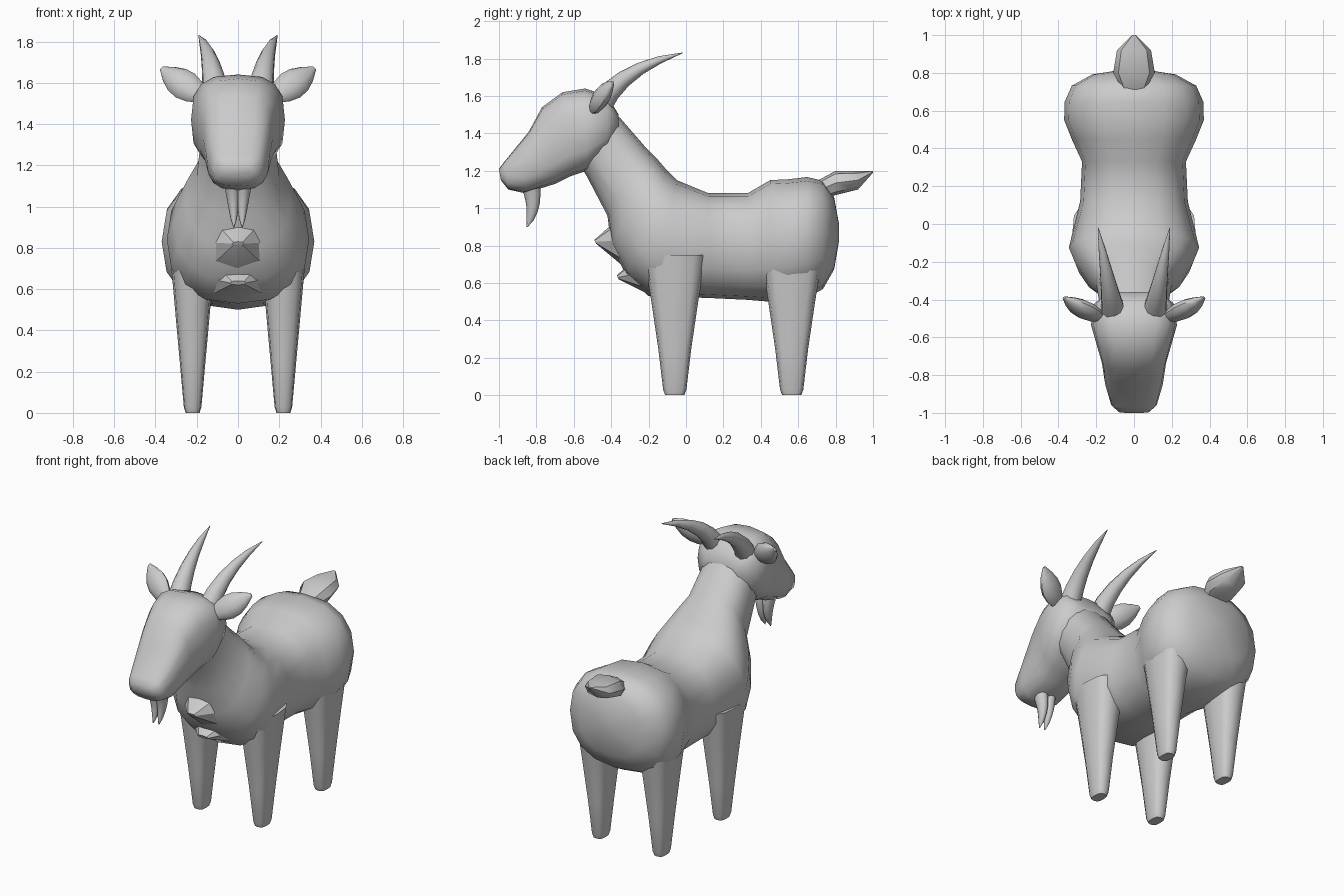
import bpy, bmesh, math
from mathutils import Vector

cube = bpy.data.objects.get("Cube")
if cube:
    bpy.data.objects.remove(cube)

SIDES = (("left", 1), ("right", -1))


def power(value, squareness):
    return math.copysign(abs(value) ** (2 / squareness), value)


def loft(name, rings, sides=12, squareness=2.4, sharp=50):
    """Skin a row of squared ovals, each given as (centre, half axis, half axis)."""
    bm = bmesh.new()
    turns = [math.tau * i / sides for i in range(sides)]
    loops = []
    for centre, across, along in rings:
        loops.append([bm.verts.new(centre
                                   + across * power(math.cos(turn), squareness)
                                   + along * power(math.sin(turn), squareness))
                      for turn in turns])
    for low, high in zip(loops, loops[1:]):
        for i in range(sides):
            j = (i + 1) % sides
            bm.faces.new((low[i], low[j], high[j], high[i]))
    bm.faces.new(loops[0])
    bm.faces.new(loops[-1])
    bmesh.ops.recalc_face_normals(bm, faces=bm.faces)
    mesh = bpy.data.meshes.new(name)
    bm.to_mesh(mesh)
    bm.free()
    part = bpy.data.objects.new(name, mesh)
    bpy.context.collection.objects.link(part)
    bpy.ops.object.select_all(action='DESELECT')
    part.select_set(True)
    bpy.context.view_layer.objects.active = part
    bpy.ops.object.shade_smooth_by_angle(angle=math.radians(sharp))


def section(upper_y, upper_z, lower_y, lower_z, half_width):
    """A tilted oval hung between an upper and a lower outline point."""
    upper, lower = Vector((0, upper_y, upper_z)), Vector((0, lower_y, lower_z))
    return (upper + lower) / 2, (upper - lower) / 2, Vector((half_width, 0, 0))


def upright(y, top, bottom, half_width):
    return section(y, top, y, bottom, half_width)


def curved_pair(name, base, bend, tip, radius, wide, flat=1, steps=5):
    """Left and right tapered tubes along a bent path; radius is a rule of t."""
    for side, sign in SIDES:
        flip = Vector((sign, 1, 1))
        start, middle, end, broad = (Vector(v) * 1 for v in (base, bend, tip, wide))
        for v in (start, middle, end, broad):
            v.x *= flip.x
        rings = []
        for i in range(steps + 1):
            t = i / steps
            first, second = start.lerp(middle, t), middle.lerp(end, t)
            heading = (second - first).normalized()
            across = (broad - heading * broad.dot(heading)).normalized()
            along = heading.cross(across) * flat
            rings.append((first.lerp(second, t), across * radius(t), along * radius(t)))
        loft(f"{side}_{name}", rings, sides=10, squareness=2)


# Domed rump, then waist, shoulders and neck in one skin
body = []
for i in reversed(range(5)):
    reach = math.sin(i * .37)
    swell = math.sqrt(1 - reach ** 4)
    middle = .83 + .04 * reach
    body.append(upright(.55 + .27 * reach, middle + .325 * swell,
                        middle - .325 * swell, .37 * swell))
body += [
    upright(.45, 1.15, .5, .33),
    upright(.33, 1.08, .51, .275),
    upright(.12, 1.08, .52, .285),
    section(-.05, 1.15, -.2, .53, .345),
    section(-.1, 1.2, -.32, .64, .31),
    section(-.16, 1.27, -.4, .8, .255),
    section(-.22, 1.33, -.42, .96, .2),
    section(-.35, 1.48, -.53, 1.17, .18),
    section(-.43, 1.55, -.58, 1.25, .17),
]
loft("body_and_neck", body, sides=16)

# Head widening evenly from the muzzle, with a rounded nose and nape
outline = [(-.97, 1.25, -.95, 1.1), (-.84, 1.41, -.86, 1.08), (-.77, 1.54, -.7, 1.13),
           (-.66, 1.62, -.62, 1.17), (-.54, 1.64, -.53, 1.2)]
head = [section(-1, 1.21, -.99, 1.15, .08)]
head += [section(*points, .12 + .25 * (points[0] + .97)) for points in outline]
head += [upright(-.42, 1.6, 1.3, .21), upright(-.36, 1.5, 1.4, .13)]
loft("head", head, sides=16, squareness=2.9)

# Pointed tufts of hair on the chest
loft("upper_chest_tuft", [section(-.3, 1, -.3, .66, .19),
                          section(-.49, .83, -.48, .81, .03)], sides=8, sharp=30)
loft("lower_chest_tuft", [section(-.2, .8, -.18, .53, .2),
                          section(-.37, .64, -.36, .62, .04)], sides=8, sharp=30)

# Upturned tail
loft("tail", [section(.69, 1.14, .73, 1.05, .06), upright(.8, 1.2, 1.07, .11),
              upright(.92, 1.2, 1.1, .09), upright(1, 1.2, 1.19, .01)], sides=8, sharp=40)

# Four tapering legs with bevelled feet
for name, y in (("front_leg", -.06), ("hind_leg", .565)):
    for side, sign in SIDES:
        rings = []
        for z, inset in ((0, .85), (.03, 1), (.25, 1), (.5, 1), (.75, 1)):
            width = (.04 + .09 * z) * inset
            depth = (.06 + .15 * z ** 1.2) * inset
            rings.append((Vector((sign * .22, y, z)),
                          Vector((width, 0, 0)), Vector((0, depth, 0))))
        loft(f"{side}_{name}", rings, squareness=3)

# Swept horns, leaf-shaped ears and a forked beard
curved_pair("horn", (.11, -.46, 1.55), (.13, -.34, 1.75), (.19, -.02, 1.83),
            lambda t: .065 * (1.01 - t) ** .75, wide=(0, 0, 1))
curved_pair("ear", (.17, -.5, 1.53), (.28, -.45, 1.6), (.37, -.39, 1.67),
            lambda t: .075 * math.sin(math.pi * (.15 + .8 * t)),
            wide=(-.5, .3, 1), flat=.6)
curved_pair("beard_lock", (.03, -.83, 1.12), (.02, -.8, 1), (.02, -.85, .9),
            lambda t: .05 * (1.01 - t) ** .6, wide=(0, 1, 0), flat=.8)
